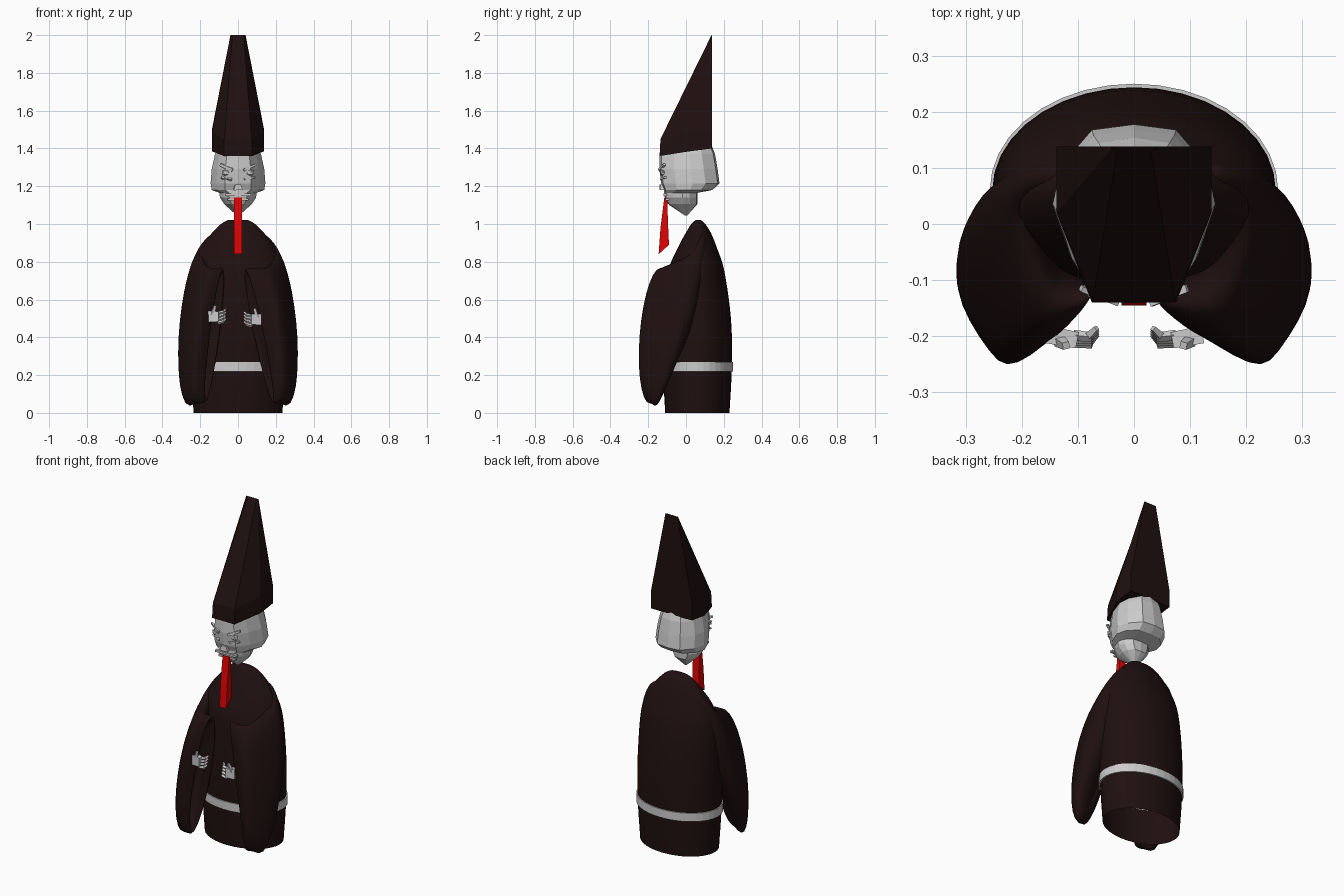
import bpy, bmesh
from math import cos, sin, pi
from mathutils import Vector, Matrix

if "Cube" in bpy.data.objects:
    bpy.data.objects.remove(bpy.data.objects["Cube"])


def material(name, rgb):
    m = bpy.data.materials.new(name)
    m.diffuse_color = (*rgb, 1)
    m.use_nodes = True
    m.node_tree.nodes["Principled BSDF"].inputs["Base Color"].default_value = m.diffuse_color
    return m


ROBE = material("robe_cloth", (0.014, 0.005, 0.005))
RED = material("red", (0.75, 0.001, 0.001))


def finish(name, bm, mat=None, smooth=False):
    bmesh.ops.recalc_face_normals(bm, faces=bm.faces)
    me = bpy.data.meshes.new(name)
    bm.to_mesh(me)
    bm.free()
    ob = bpy.data.objects.new(name, me)
    bpy.context.collection.objects.link(ob)
    if mat:
        me.materials.append(mat)
    if smooth:
        for p in me.polygons:
            p.use_smooth = True
    return ob


def loft(name, rings, mat=None, smooth=False, cap_start=True, cap_end=True, closed=False):
    bm = bmesh.new()
    vs = [[bm.verts.new(p) for p in r] for r in rings]
    n = len(vs[0])
    pairs = list(zip(vs, vs[1:])) + ([(vs[-1], vs[0])] if closed else [])
    for a, b in pairs:
        for i in range(n):
            j = (i + 1) % n
            bm.faces.new((a[i], a[j], b[j], b[i]))
    if cap_start and not closed:
        bm.faces.new(vs[0])
    if cap_end and not closed:
        bm.faces.new(vs[-1])
    return finish(name, bm, mat, smooth)


def spline(keys, steps):
    """Catmull-Rom interpolation of equal-length tuples."""
    out, last = [], len(keys) - 1
    for i in range(last):
        p0, p1, p2, p3 = (keys[min(max(k, 0), last)] for k in range(i - 1, i + 3))
        for s in range(steps):
            t = s / steps
            out.append(tuple(0.5 * (2*b + (c-a)*t + (2*a-5*b+4*c-d)*t*t + (3*b-a-3*c+d)*t**3)
                             for a, b, c, d in zip(p0, p1, p2, p3)))
    return out + [keys[-1]]


def ellipse(z, cy, rx, ry, n=36, grow=0):
    return [((rx + grow) * cos(2*pi*i/n), cy + (ry + grow) * sin(2*pi*i/n), z) for i in range(n)]


def box(bm, loc, size, direction=(1, 0, 0), taper=1.0):
    """Box whose local x runs along direction, narrowed at its far end."""
    rot = Vector((1, 0, 0)).rotation_difference(Vector(direction)).to_matrix().to_4x4()
    new = bmesh.ops.create_cube(bm, size=1)["verts"]
    for v in new:
        k = taper if v.co.x > 0 else 1
        v.co = Vector((v.co.x * size[0], v.co.y * size[1] * k, v.co.z * size[2] * k))
    bmesh.ops.transform(bm, verts=new, matrix=Matrix.Translation(loc) @ rot)


# Robe body: open at the hem, rounded shoulders (z, centre y, half width, half depth)
body = [(0, .06, .235, .17), (.25, .06, .25, .183), (.5, .058, .252, .18), (.75, .055, .24, .148),
        (.87, .06, .2, .105), (.95, .065, .14, .068), (1.0, .065, .09, .037), (1.02, .065, .055, .015)]
loft("robe_body", [ellipse(*k) for k in spline(body, 4)], ROBE, True, cap_start=False)

# Belt band around the robe
loft("belt", [ellipse(z, .06, .25, .183, grow=g)
              for z, g in ((.22, -.004), (.22, .007), (.27, .007), (.27, -.004))], closed=True)


# Wide hanging sleeves: ring = centre, tall half vector, side half vector
def sleeve(name, s, mouth_x, lean):
    keys = [(.12, .07, .70, -.02, .04, .22, .05, .03, 0),
            (.185, .02, .62, -.045, .06, .32, .085, .03, 0),
            (.232, -.06, .45, -.035, .08, .39, .076, -.01, 0),
            (.187, -.155, .41, -.035, .03, .36, .045, -.083, 0),
            (mouth_x, -.165, .41, -lean, .03, .355, .03, -.05, 0),
            (mouth_x + .006, -.16, .41, -lean * .9, .027, .33, .02, -.034, 0),
            (.19, -.135, .42, -.025, .025, .28, .025, -.045, 0)]
    rings = []
    for k in spline(keys, 5):
        c, u, w = Vector(k[:3]), Vector(k[3:6]), Vector(k[6:])
        ring = [c + w * cos(2*pi*i/28) + u * sin(2*pi*i/28) for i in range(28)]
        rings.append([(s * p.x, p.y, p.z) for p in ring])
    loft(name, rings, ROBE, True)


sleeve("sleeve_right", 1, .118, .07)
sleeve("sleeve_left", -1, .13, .045)


# Hands: palm, wrist, four curled fingers and a thumb
def hand(name, s, origin):
    bm = bmesh.new()
    box(bm, (.045, .025, -.005), (.07, .03, .035), (-1, -.5, 0))
    box(bm, (.005, -.002, 0), (.055, .032, .06), (-1, -.2, 0), .9)
    for i in range(4):
        z = -.03 + .017 * i
        box(bm, (-.032, -.012 + .004 * i, z), (.034, .014, .014), (-1, -.1, .25), .85)
        box(bm, (-.05, -.004 + .004 * i, z + .012), (.022, .012, .012), (-.6, .6, .6), .7)
    box(bm, (.005, -.012, .035), (.05, .018, .018), (-.3, -.2, 1), .7)
    for v in bm.verts:
        v.co = Vector((s * (v.co.x + origin[0]), v.co.y + origin[1], v.co.z + origin[2]))
    finish(name, bm)


hand("hand_right", 1, (.09, -.2, .495))
hand("hand_left", -1, (.123, -.2, .51))

# Head: faceted skull stepping in to a pointed jaw and neck (z, x scale, y scale, y shift)
half = [(0, .175), (.075, .165), (.13, .1), (.145, .03), (.115, -.06), (.07, -.13)]
outline = half + [(0, -.14)] + [(-x, y) for x, y in half[:0:-1]]
levels = [(1.41, .74, .86, -.012), (1.37, .84, .93, -.009), (1.29, .96, .98, -.004),
          (1.215, 1, .98, .006), (1.18, .96, .81, -.002), (1.165, .68, .56, -.037),
          (1.14, .66, .55, -.035), (1.105, .5, .49, -.026), (1.045, .04, .04, 0)]
loft("head", [[(x * sx, y * sy + dy, z) for x, y in outline] for z, sx, sy, dy in levels])

# Face: eyes under slanted brows, cheeks, nose and lips
bm = bmesh.new()
for s in (-1, 1):
    new = bmesh.ops.create_icosphere(bm, subdivisions=1, radius=1)["verts"]
    bmesh.ops.transform(bm, verts=new, matrix=Matrix.Translation((s * .062, -.122, 1.272))
                        @ Matrix.Diagonal((.026, .016, .02, 1)))
    box(bm, (s * .062, -.126, 1.3), (.075, .02, .014), (s, .35, .45), .7)
    box(bm, (s * .06, -.119, 1.242), (.06, .02, .012), (s, .35, .15), .7)
box(bm, (0, -.128, 1.195), (.03, .016, .03), (0, .1, -1), 1.6)
box(bm, (0, -.11, 1.155), (.14, .018, .012))
box(bm, (0, -.1, 1.13), (.11, .018, .012))
finish("face_features", bm)

# Beard: red wedge widening downward
loft("beard", [[(-.022, y0, z0), (.022, y0, z0), (.022, y1, z1), (-.022, y1, z1)]
               for y0, z0, y1, z1 in ((-.115, 1.14, -.1, 1.135), (-.135, .98, -.095, 1.0),
                                      (-.145, .84, -.09, .89))], RED)


# Hat: tall faceted cone leaning back, six sides
def hat_ring(pts):
    return pts + [(-x, y, z) for x, y, z in reversed(pts)]


loft("hat", [hat_ring(p) for p in (
    [(.138, .138, 1.40), (.138, .02, 1.385), (.075, -.14, 1.36)],
    [(.138, .138, 1.50), (.138, .02, 1.485), (.073, -.135, 1.45)],
    [(.04, .138, 2.0), (.04, .134, 1.998), (.03, .13, 1.99)])], ROBE)
